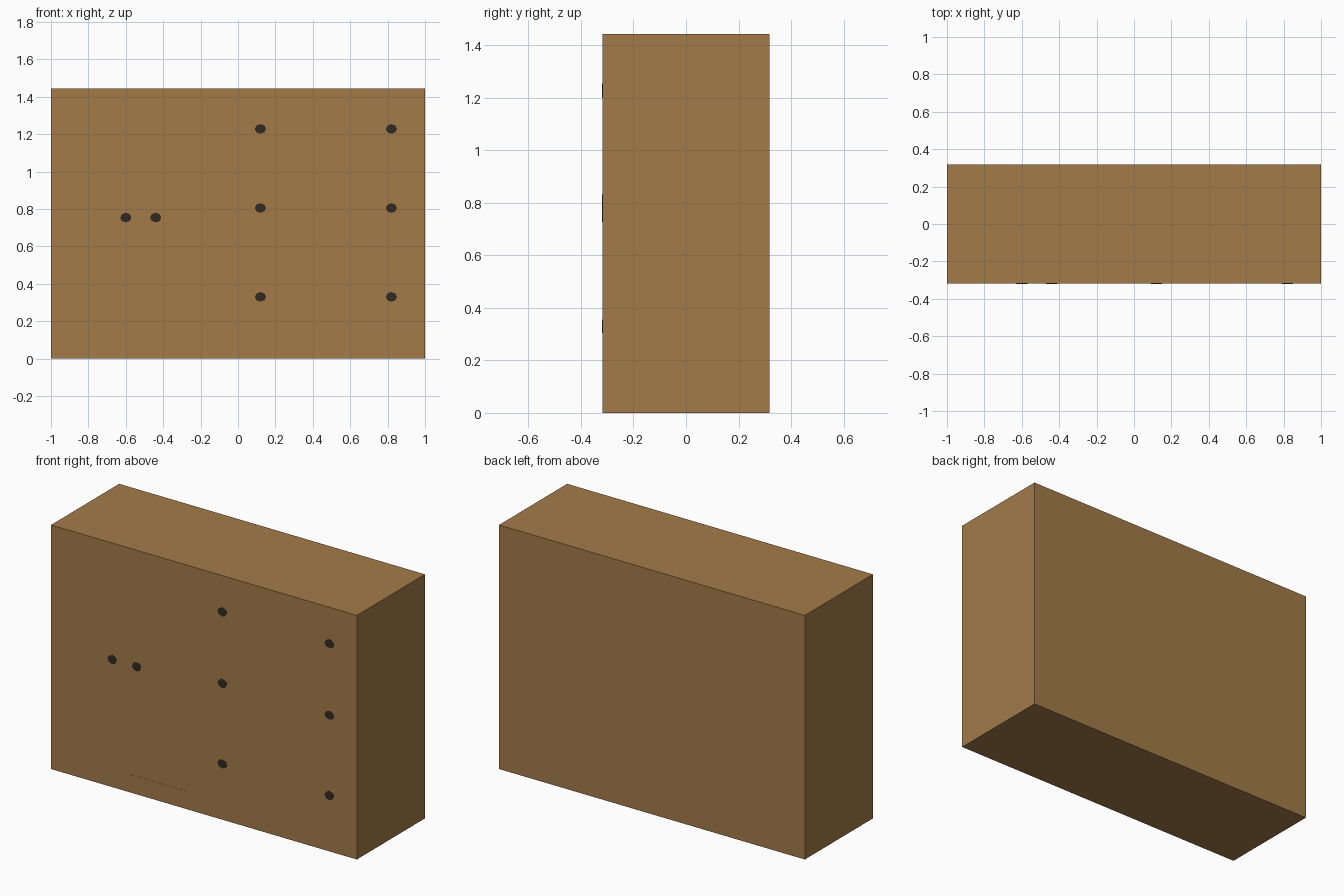
import bpy, math

if "Cube" in bpy.data.objects:
    bpy.data.objects.remove(bpy.data.objects["Cube"])

W, D, H = 2.0, 0.636, 1.443
FRONT = -D / 2


def material(name, rgb):
    m = bpy.data.materials.new(name)
    m.diffuse_color = (*rgb, 1)
    m.use_nodes = True
    m.node_tree.nodes["Principled BSDF"].inputs["Base Color"].default_value = m.diffuse_color
    return m


wood = material("brown_wood", (0.366, 0.198, 0.067))
dark = material("dark_metal", (0.032, 0.023, 0.016))


def box(name, centre, size, mat):
    bpy.ops.mesh.primitive_cube_add(size=1, location=centre)
    o = bpy.context.object
    o.name = name
    o.scale = size
    bpy.ops.object.transform_apply(location=False, rotation=False, scale=True)
    o.data.materials.append(mat)
    return o


def knob(name, x, z):
    # low-poly stud end, almost flush with the front
    bpy.ops.mesh.primitive_cylinder_add(
        vertices=8, radius=1, depth=0.004, location=(x, FRONT, z),
        rotation=(math.pi / 2, 0, 0))
    o = bpy.context.object
    o.name = name
    o.scale = (0.030, 0.026, 1)
    bpy.ops.object.transform_apply(location=False, rotation=False, scale=True)
    o.data.materials.append(dark)


# Cabinet carcass
box("cabinet_body", (0, 0, H / 2), (W, D, H), wood)

# Thin seam above the plinth on the front
box("plinth_seam", (-0.30, FRONT, 0.105), (0.36, 0.002, 0.003), wood)

# Door pulls on the left
for i, x in enumerate((-0.60, -0.44)):
    knob(f"door_knob_{i + 1}", x, 0.754)

# Two pulls on each of the three drawers
for i, z in enumerate((0.33, 0.805, 1.228)):
    for side, x in (("left", 0.12), ("right", 0.82)):
        knob(f"drawer_knob_{side}_{i + 1}", x, z)
